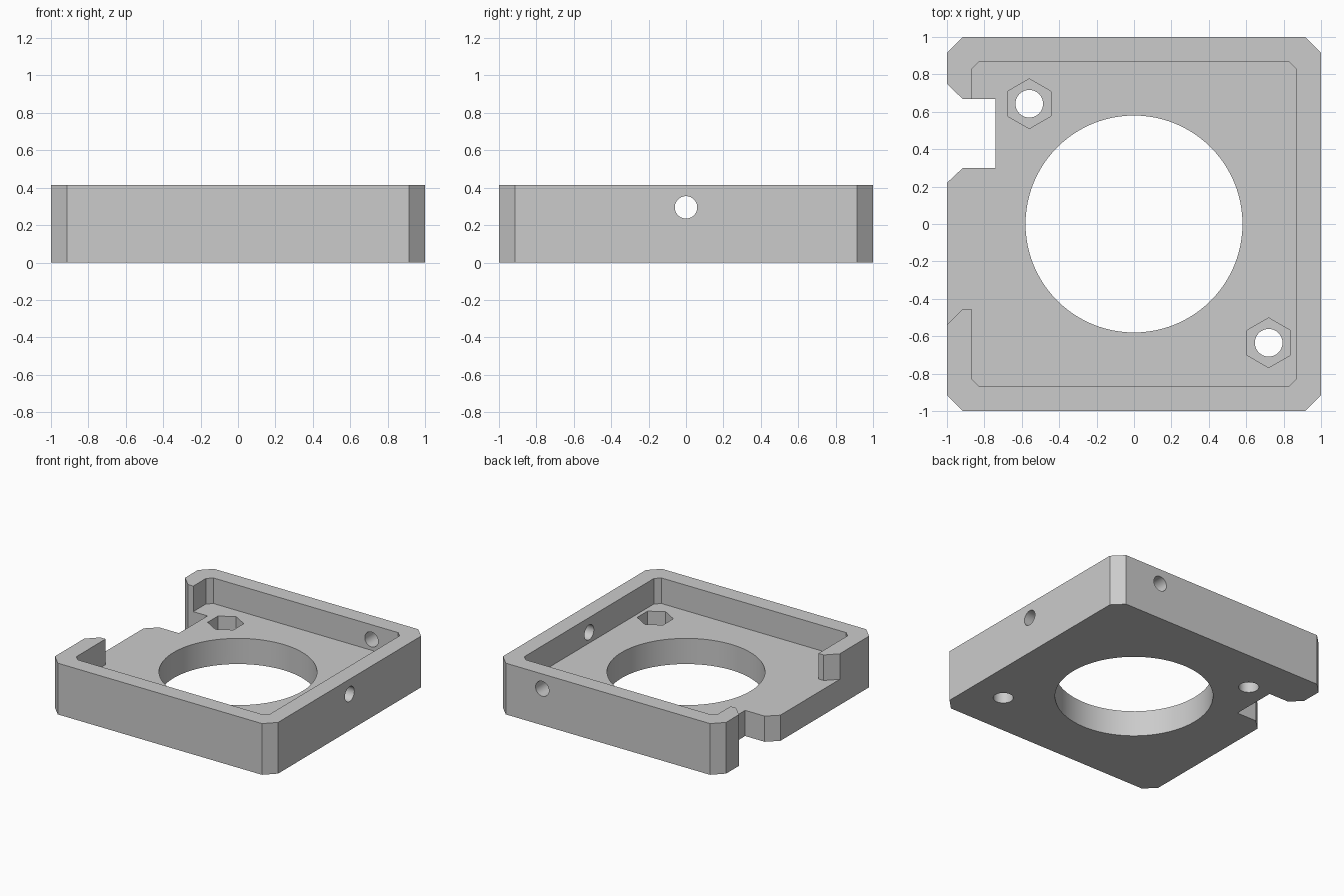
import bpy, bmesh, math
from mathutils import Matrix

cube = bpy.data.objects.get("Cube")
if cube:
    bpy.data.objects.remove(cube, do_unlink=True)

HEIGHT, FLOOR, POCKET = 0.415, 0.208, 0.085
HOLE_Z = 0.295

grey = bpy.data.materials.new("plain grey")
grey.use_nodes = True
grey.diffuse_color = (0.6, 0.6, 0.6, 1)
grey.node_tree.nodes["Principled BSDF"].inputs["Base Color"].default_value = (0.6, 0.6, 0.6, 1)


def prism(name, outline, z0, z1):
    """Extrude a flat outline between two heights."""
    bm = bmesh.new()
    face = bm.faces.new([bm.verts.new((x, y, z0)) for x, y in outline])
    top = bmesh.ops.extrude_face_region(bm, geom=[face])["geom"]
    bmesh.ops.translate(bm, vec=(0, 0, z1 - z0),
                        verts=[v for v in top if isinstance(v, bmesh.types.BMVert)])
    bmesh.ops.recalc_face_normals(bm, faces=bm.faces)
    mesh = bpy.data.meshes.new(name)
    bm.to_mesh(mesh)
    bm.free()
    mesh.materials.append(grey)
    obj = bpy.data.objects.new(name, mesh)
    bpy.context.collection.objects.link(obj)
    return obj


def ring(x, y, radius, sides, turn=0.0):
    angles = [turn + 2 * math.pi * i / sides for i in range(sides)]
    return [(x + radius * math.cos(a), y + radius * math.sin(a)) for a in angles]


def cut(target, cutter):
    mod = target.modifiers.new(cutter.name, 'BOOLEAN')
    mod.operation = 'DIFFERENCE'
    mod.solver = 'EXACT'
    mod.object = cutter
    bpy.context.view_layer.objects.active = target
    bpy.ops.object.modifier_apply(modifier=mod.name)
    bpy.data.objects.remove(cutter, do_unlink=True)


# Chamfered square body with the full-height side notch
C = 0.915
body = prism("housing", [
    (-C, -1), (C, -1), (1, -C), (1, C), (C, 1), (-C, 1), (-1, C),
    (-1, 0.75), (-C, 0.667), (-0.74, 0.667), (-0.74, 0.3), (-C, 0.3),
    (-1, 0.22), (-1, -C)], 0, HEIGHT)

# Recess with chamfered corners, open through the side wall
A, B = 0.868, 0.828
cut(body, prism("recess", [
    (-B, -A), (B, -A), (A, -B), (A, B), (B, A), (-B, A), (-A, B),
    (-A, 0.5), (-1.1, 0.5), (-1.1, -0.64), (-C, -0.455), (-A, -0.455),
    (-A, -B)], FLOOR, 1))

# Central bore
cut(body, prism("bore", ring(0, 0, 0.58, 96), -0.1, 1))

# Screw holes with hexagonal nut pockets
for x, y in ((-0.56, 0.643), (0.72, -0.635)):
    cut(body, prism("nut_pocket", ring(x, y, 0.133, 6, math.pi / 2), POCKET, 1))
    cut(body, prism("screw_hole", ring(x, y, 0.074, 40), -0.1, 1))

# Cross holes through the left and back walls
for spot, axis in (((0.93, 0, HOLE_Z), 'Y'), ((0.588, 0.93, HOLE_Z), 'X')):
    drill = prism("wall_hole", ring(0, 0, 0.06, 40), -0.15, 0.15)
    drill.data.transform(Matrix.Translation(spot) @ Matrix.Rotation(math.pi / 2, 4, axis))
    cut(body, drill)

# Smooth round holes, crisp edges elsewhere
bpy.ops.object.select_all(action='DESELECT')
body.select_set(True)
bpy.context.view_layer.objects.active = body
bpy.ops.object.shade_smooth_by_angle(angle=math.radians(25))
